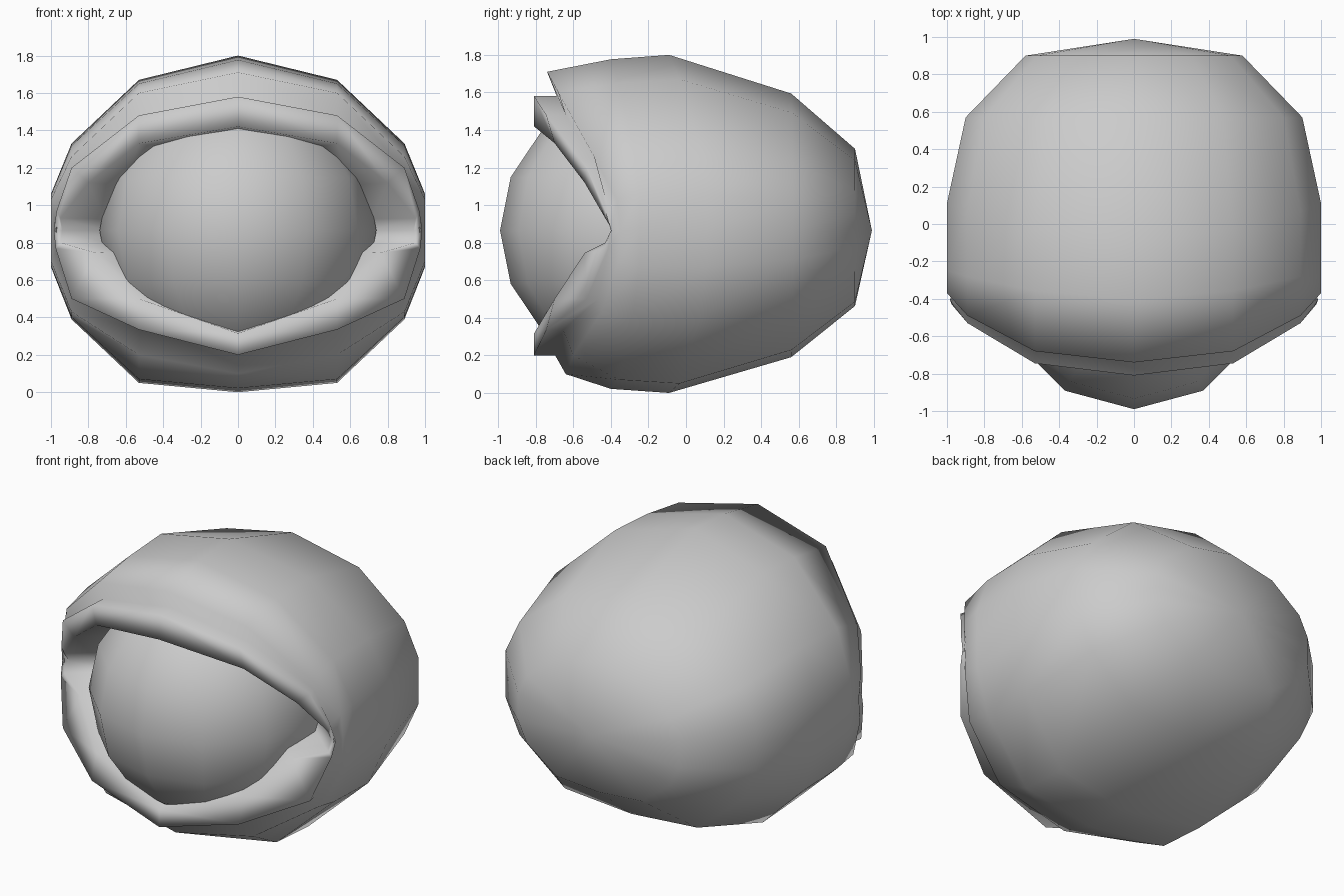
import bpy, bmesh

if "Cube" in bpy.data.objects:
    bpy.data.objects.remove(bpy.data.objects["Cube"])

# Eyeball: 12-sided, 8-ring sphere
bpy.ops.mesh.primitive_uv_sphere_add(segments=12, ring_count=8, radius=0.74, location=(0, -0.25, 0.865))
eyeball = bpy.context.object
eyeball.name = "eyeball"
bpy.ops.object.shade_smooth()

ZC = 0.865
# Half outline of the widest section, from top centre round to bottom centre (x, z)
outline = [(0, 1.8), (.53, 1.67), (.89, 1.33), (1, 1.06), (1, .865),
           (1, .67), (.89, .39), (.53, .05), (0, 0)]


def section(sx, sz, y_side, y_top):
    """Scaled copy of the outline, with y blended from the side to the top."""
    pts = []
    for x, z in outline:
        t = 1 - x * x
        pts.append((x * sx, y_side + (y_top - y_side) * t, ZC + (z - ZC) * sz))
    return pts


# Front edge of the shell, outer rim of the lids, inner rim of the lids
edge = [(0, -.74, 1.71), (.53, -.68, 1.6), (.89, -.49, 1.26), (1, -.37, 1.03), (1, -.35, .865),
        (1, -.36, .70), (.89, -.45, .43), (.53, -.6, .2), (0, -.64, .1)]
rim = [(0, -.81, 1.58), (.53, -.745, 1.48), (.89, -.53, 1.2), (.97, -.43, .97), (.985, -.40, .865),
       (.975, -.43, .77), (.89, -.53, .5), (.53, -.745, .335), (0, -.81, .2)]
inner = [(0, -.81, 1.42), (.53, -.70, 1.33), (.80, -.54, 1.12), (.95, -.43, .93), (.94, -.39, .865),
         (.95, -.43, .80), (.76, -.54, .745), (.53, -.70, .5), (0, -.81, .315)]
# Crease behind the lids, and socket lining that runs into the eyeball
crease = [(x * .985, y + .17 * abs(z - ZC), z) for x, y, z in rim]
lining = [(x * .75, y + .2, ZC + (z - ZC) * .95) for x, y, z in inner]

rings = [section(.58, .465, .9, .9), section(.9, .78, .57, .56),
         section(1, 1, .11, -.09), section(1, .975, -.25, -.4),
         edge, crease, rim, inner, lining]

# Shell with lids: half loft, closed at the back by a pole
bm = bmesh.new()
loops = [[bm.verts.new(p) for p in ring] for ring in rings]
pole = bm.verts.new((0, .99, ZC))
for i in range(len(outline) - 1):
    bm.faces.new((pole, loops[0][i], loops[0][i + 1]))
    for a, b in zip(loops, loops[1:]):
        bm.faces.new((a[i], b[i], b[i + 1], a[i + 1]))
bmesh.ops.recalc_face_normals(bm, faces=bm.faces)
pole.normal_update()
if pole.link_faces[0].normal.y < 0:
    bmesh.ops.reverse_faces(bm, faces=bm.faces)
for f in bm.faces:
    f.smooth = True
mesh = bpy.data.meshes.new("eyelid_shell")
bm.to_mesh(mesh)
bm.free()
shell = bpy.data.objects.new("eyelid_shell", mesh)
bpy.context.collection.objects.link(shell)
mirror = shell.modifiers.new("mirror", 'MIRROR')
mirror.use_clip = True
